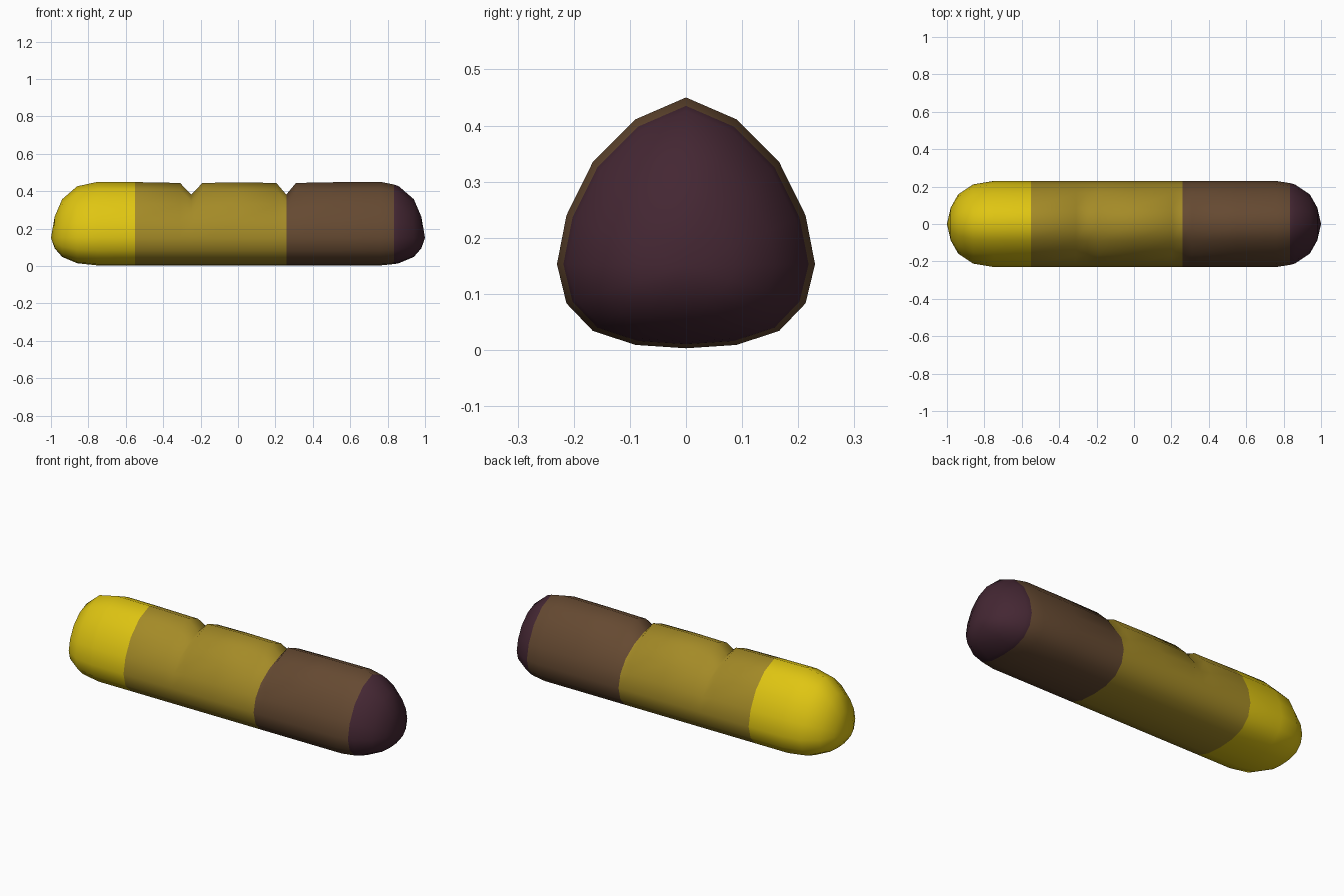
import bpy, bmesh

if "Cube" in bpy.data.objects:
    bpy.data.objects.remove(bpy.data.objects["Cube"])

def material(name, rgb):
    m = bpy.data.materials.new(name)
    m.diffuse_color = (*rgb, 1)
    m.use_nodes = True
    m.node_tree.nodes["Principled BSDF"].inputs["Base Color"].default_value = m.diffuse_color
    return m

# Half cross-section (y, z) from the crest down to the underside
HALF = [(0, .45), (.09, .411), (.166, .335), (.213, .24), (.23, .153),
        (.213, .083), (.166, .034), (.09, .009), (0, .003)]
SECTION = HALF + [(-y, z) for y, z in HALF[-2:0:-1]]
MID_Z = .15

# Stations along x: (x, scale about the middle, notch depth)
END = [(.98, .38, 0), (.94, .69, 0), (.86, .92, 0)]
STATIONS = [(-x, s, d) for x, s, d in END] + [
    (-.75, 1, 0), (-.55, .995, 0), (-.31, .98, 0), (-.25, .98, .062),
    (-.19, .98, 0), (0, .99, 0), (.205, .98, 0), (.258, .98, .062),
    (.31, .98, 0), (.55, .995, 0), (.76, 1, 0), (.835, .95, 0)] + END[::-1]

bm = bmesh.new()
rings = []
for x, s, depth in STATIONS:
    ring = []
    for y, z in SECTION:
        # keep full width and flat base along the middle, shrink only the crown there
        k = 1 if abs(x) < .8 else s
        zz = MID_Z + (z - MID_Z) * (s if z > MID_Z else k)
        cut = depth * max(0, min(1, (z - .2) / .22))
        ring.append(bm.verts.new((x, y * k, zz - cut)))
    rings.append(ring)

# Skin between rings, then close the rounded ends
n = len(SECTION)
for a, b in zip(rings, rings[1:]):
    for i in range(n):
        j = (i + 1) % n
        bm.faces.new((a[i], a[j], b[j], b[i]))
for ring, x in ((rings[0], -1), (rings[-1], 1)):
    tip = bm.verts.new((x, 0, MID_Z))
    for i in range(n):
        bm.faces.new((ring[i], ring[(i + 1) % n], tip))
bmesh.ops.recalc_face_normals(bm, faces=bm.faces[:])

# Colour bands by position along the length
for f in bm.faces:
    x = f.calc_center_median().x
    f.material_index = sum(x > limit for limit in (-.55, .257, .835))
    f.smooth = True

mesh = bpy.data.meshes.new("loaf_body")
bm.to_mesh(mesh)
bm.free()
body = bpy.data.objects.new("loaf_body", mesh)
bpy.context.collection.objects.link(body)
for name, rgb in (("bright yellow", (.74, .56, .006)), ("olive", (.37, .255, .02)),
                  ("brown", (.13, .067, .031)), ("dark plum", (.058, .02, .033))):
    mesh.materials.append(material(name, rgb))
